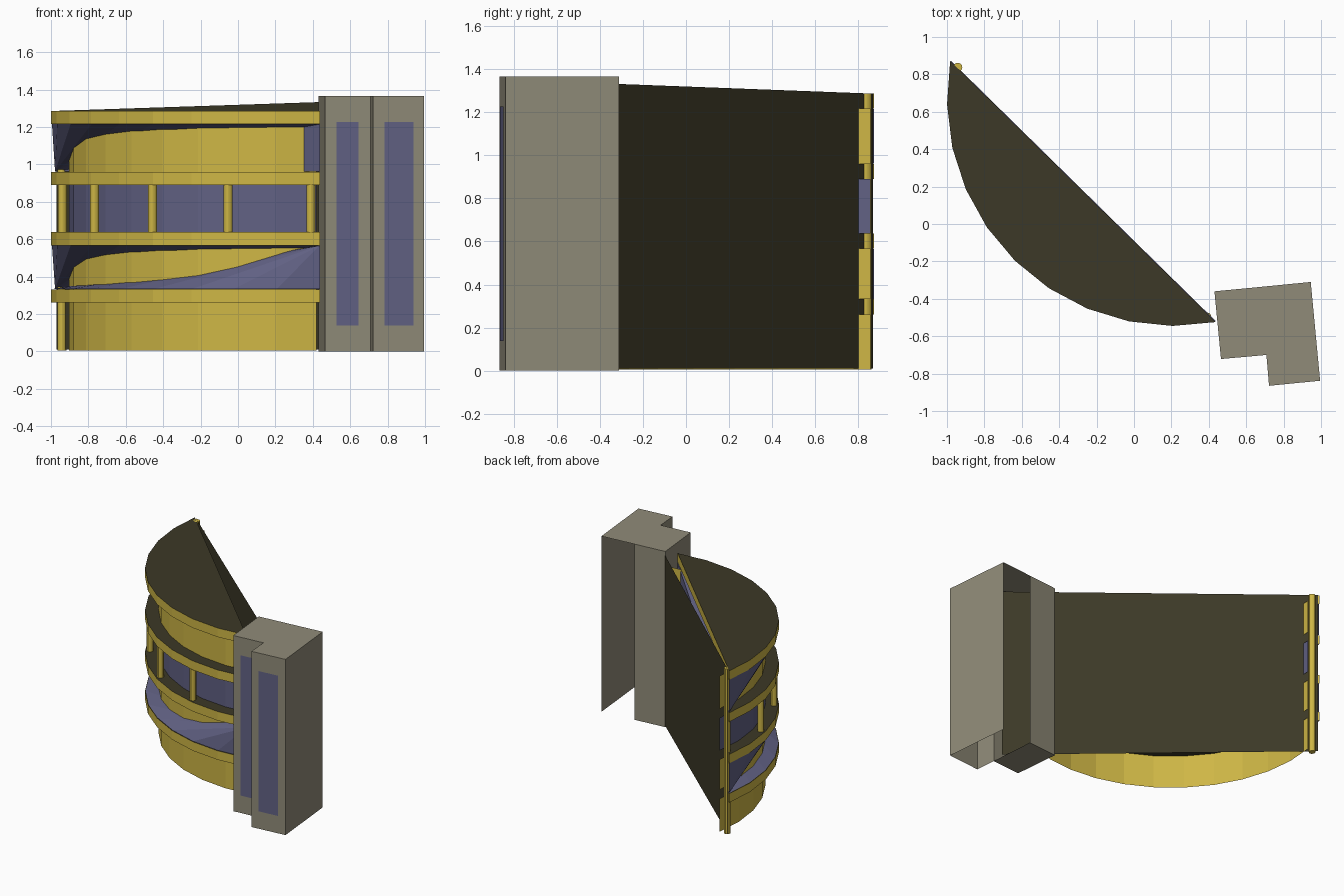
import bpy, math
from mathutils import Vector

if "Cube" in bpy.data.objects:
    bpy.data.objects.remove(bpy.data.objects["Cube"])


def material(name, rgb):
    m = bpy.data.materials.new(name)
    m.diffuse_color = (*rgb, 1)
    m.use_nodes = True
    m.node_tree.nodes["Principled BSDF"].inputs["Base Color"].default_value = m.diffuse_color
    return m


YELLOW = material("yellow_cladding", (0.62, 0.47, 0.06))
DARK = material("dark_roofing", (0.045, 0.04, 0.02))
BLUE = material("blue_glass", (0.12, 0.12, 0.23))
STONE = material("stone", (0.28, 0.26, 0.19))


def mesh(name, verts, faces, mats, slots=None):
    me = bpy.data.meshes.new(name)
    me.from_pydata([tuple(v) for v in verts], [], faces)
    for m in mats:
        me.materials.append(m)
    if slots:
        for p, s in zip(me.polygons, slots):
            p.material_index = s
    ob = bpy.data.objects.new(name, me)
    bpy.context.collection.objects.link(ob)
    return ob


# Plan of the building: an arc of ten segments closed by a chord
CX, CY, A0, A1, SEGS = 0.215, 0.67, -79.4, -189.6, 10


def on_arc(angle, r, z):
    a = math.radians(angle)
    return (CX + r * math.cos(a), CY + r * math.sin(a), z)


def arc(r, z):
    return [on_arc(A0 + (A1 - A0) * i / SEGS, r, z) for i in range(SEGS + 1)]


def slab(name, z0, z1, r=1.215):
    n = SEGS + 1
    sides = [(i, n + i, n + (i + 1) % n, (i + 1) % n) for i in range(n)]
    caps = [tuple(range(n)), tuple(range(2 * n - 1, n - 1, -1))]
    mesh(name, arc(r, z0) + arc(r, z1), sides + caps, [YELLOW, DARK], [0] * n + [1, 1])


def curved_wall(name, z0, z1, mat, r=1.12):
    n = SEGS + 1
    mesh(name, arc(r, z0) + arc(r, z1),
         [(i, n + i, n + i + 1, i + 1) for i in range(SEGS)], [mat])


# Floor bands and roof
for name, z in [("first_floor_band", 0.262), ("second_floor_band", 0.567),
                ("third_floor_band", 0.89), ("roof_band", 1.216)]:
    slab(name, z, z + 0.07)

# Recessed curved walls
curved_wall("ground_wall", 0.005, 0.262, YELLOW)
curved_wall("first_floor_wall", 0.332, 0.567, YELLOW)
curved_wall("second_floor_glass", 0.637, 0.89, BLUE)
curved_wall("third_floor_wall", 0.96, 1.216, YELLOW)

# Folded glass sheets: triangles fanning from the floor corners to the arcs
n = SEGS + 1
lower, upper = arc(1.21, 0.333), arc(1.21, 0.566)
top_fan = [(n + i, n + i + 1, n - 1) for i in range(SEGS)]
bottom_fan = [(i, n, i + 1) for i in range(SEGS)]
mesh("first_floor_glass", lower + upper, top_fan + bottom_fan, [BLUE])
lower, upper = arc(1.21, 0.961), arc(1.21, 1.215)
mesh("third_floor_glass", lower + upper, top_fan + [(0, n, n - 1)], [BLUE])


def column(name, x, y, z0, z1, r=0.024):
    bpy.ops.mesh.primitive_cylinder_add(vertices=12, radius=r, depth=z1 - z0,
                                        location=(x, y, (z0 + z1) / 2))
    ob = bpy.context.object
    ob.name = name
    ob.data.materials.append(YELLOW)
    bpy.ops.object.shade_smooth_by_angle()


# Columns of the open floor and the full-height corner post
for i in range(5):
    x, y, _ = on_arc(-81.5 - 21.6 * i, 1.18, 0)
    column("column", x, y, 0.637, 0.89)
column("corner_post", -0.942, 0.838, 0.005, 1.286)

# Thin rear wall running into the tower, its top rising to the right
a, b = (-0.97, 0.868), (0.71, -0.605)
mesh("rear_wall", [(*a, 0.01), (*b, 0.01), (*b, 1.342), (*a, 1.286)], [(0, 1, 2, 3)], [DARK])

# Stair tower, turned a little, with an L-shaped plan and a partly open back
H = 1.365
plan = [(0.43, -0.36), (0.465, -0.722), (0.708, -0.70), (0.722, -0.865),
        (0.995, -0.838), (0.945, -0.31), (0.68, -0.336)]
k = len(plan)
walls = [(i, (i + 1) % k, k + (i + 1) % k, k + i) for i in range(k) if i != 5]
mesh("tower", [(*p, 0) for p in plan] + [(*p, H) for p in plan],
     walls + [tuple(range(k, 2 * k)), (0, 6, 2, 1)], [STONE])


def panel(name, p, q, x0, x1, z0=0.137, z1=1.227):
    p, q = Vector(p), Vector(q)
    d = q - p
    out = Vector((d.y, -d.x)).normalized() * 0.004
    ends = [p + d * ((x - p.x) / d.x) + out for x in (x0, x1)]
    mesh(name, [(*ends[0], z0), (*ends[1], z0), (*ends[1], z1), (*ends[0], z1)],
         [(0, 1, 2, 3)], [BLUE])


# Tall window strips on the tower front
panel("left_tower_window", plan[1], plan[2], 0.525, 0.645)
panel("right_tower_window", plan[3], plan[4], 0.782, 0.938)
